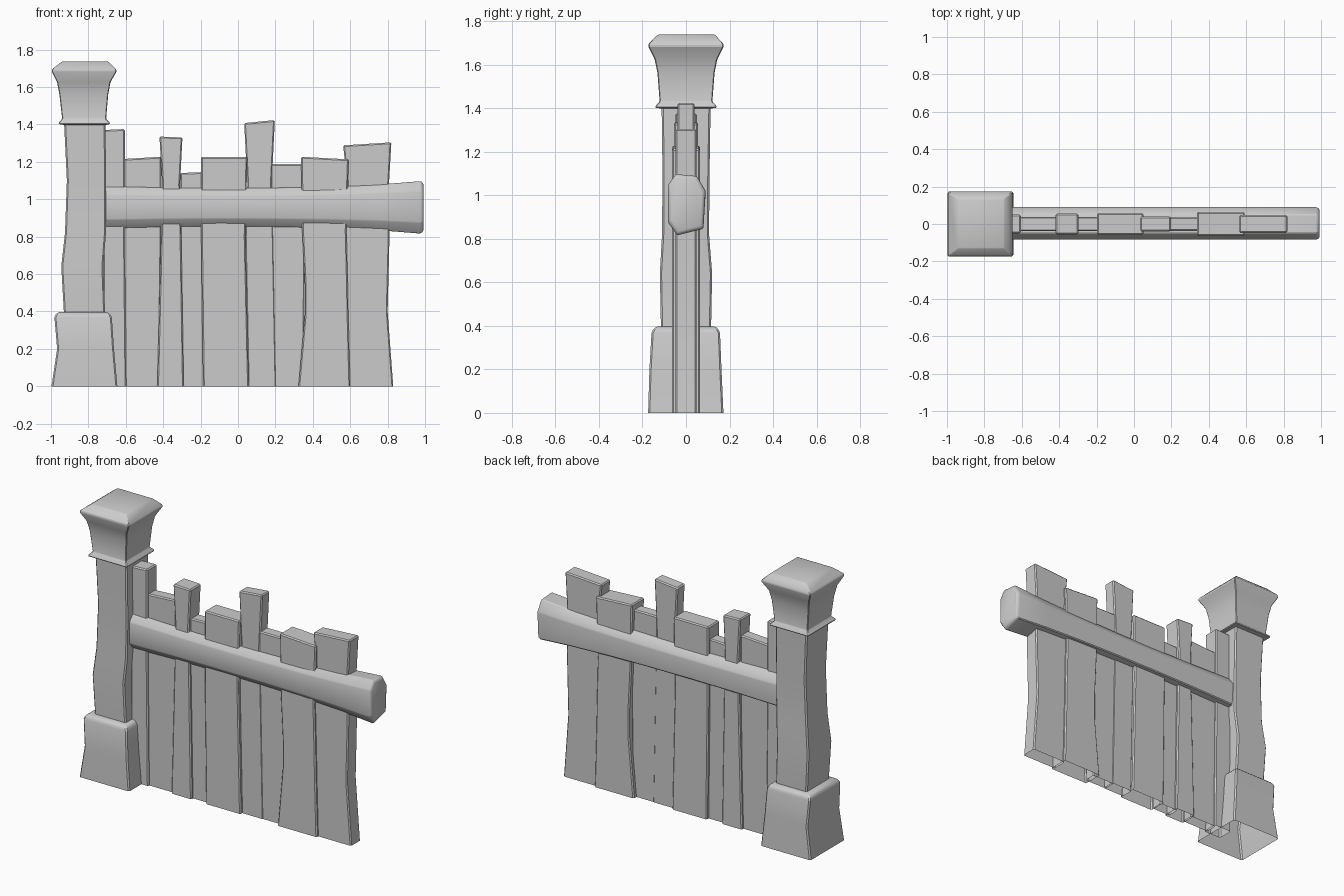
import bpy, bmesh, math


def loft(name, rings, cap_start=False, cap_end=True, bevel=0.007, min_angle=28):
    """Skin a series of point rings, soften its sharp edges, and shade it."""
    bm = bmesh.new()
    loops = [[bm.verts.new(p) for p in ring] for ring in rings]
    n = len(rings[0])
    for a, b in zip(loops, loops[1:]):
        for i in range(n):
            j = (i + 1) % n
            bm.faces.new((a[i], a[j], b[j], b[i]))
    if cap_start:
        bm.faces.new(loops[0][::-1])
    if cap_end:
        bm.faces.new(loops[-1])
    bmesh.ops.recalc_face_normals(bm, faces=bm.faces)
    sharp = [e for e in bm.edges if len(e.link_faces) == 2
             and e.calc_face_angle(0) > math.radians(min_angle)]
    if bevel and sharp:
        bmesh.ops.bevel(bm, geom=sharp, offset=bevel, segments=1,
                        profile=0.5, affect='EDGES', clamp_overlap=True)
    mesh = bpy.data.meshes.new(name)
    bm.to_mesh(mesh)
    bm.free()
    obj = bpy.data.objects.new(name, mesh)
    bpy.context.collection.objects.link(obj)
    bpy.ops.object.select_all(action='DESELECT')
    obj.select_set(True)
    bpy.context.view_layer.objects.active = obj
    bpy.ops.object.shade_smooth_by_angle(angle=math.radians(25))
    return obj


def rect(xl, xr, y0, y1, zl, zr=None):
    zr = zl if zr is None else zr
    return [(xl, y0, zl), (xr, y0, zr), (xr, y1, zr), (xl, y1, zl)]


# Post parts: (left x, right x, front y, back y, z) per level
post = {
    "post_base": [(-0.997, -0.645, -0.174, 0.172, 0), (-0.967, -0.663, -0.168, 0.163, 0.2),
                  (-0.982, -0.675, -0.158, 0.156, 0.375), (-0.962, -0.695, -0.138, 0.136, 0.397)],
    "post_shaft": [(-0.93, -0.71, -0.115, 0.115, 0.38), (-0.945, -0.72, -0.12, 0.12, 0.64),
                   (-0.925, -0.706, -0.11, 0.106, 0.82), (-0.915, -0.706, -0.108, 0.108, 1.1),
                   (-0.93, -0.708, -0.112, 0.113, 1.41)],
    "post_cap": [(-0.93, -0.71, -0.112, 0.112, 1.397), (-0.96, -0.684, -0.142, 0.142, 1.402),
                 (-0.957, -0.687, -0.138, 0.138, 1.412), (-0.94, -0.705, -0.121, 0.121, 1.43),
                 (-0.955, -0.694, -0.131, 0.131, 1.56), (-0.967, -0.682, -0.144, 0.144, 1.625),
                 (-0.997, -0.648, -0.174, 0.174, 1.685), (-0.992, -0.653, -0.17, 0.17, 1.697),
                 (-0.94, -0.695, -0.13, 0.133, 1.737)],
}
for name, levels in post.items():
    loft(name, [rect(*lv) for lv in levels], bevel=0.004 if name == "post_cap" else 0.008)

# Planks: half thickness, top z left/right, then (z, left x, right x) levels
planks = [
    (0.050, 1.37, 1.375, [(0, -0.72, -0.597), (0.8, -0.72, -0.605), (None, -0.715, -0.605)]),
    (0.038, 1.215, 1.227, [(0, -0.61, -0.42), (0.8, -0.615, -0.41), (None, -0.615, -0.41)]),
    (0.055, 1.335, 1.33, [(0, -0.432, -0.29), (0.8, -0.412, -0.303), (1.08, -0.405, -0.31),
                          (None, -0.42, -0.297)]),
    (0.038, 1.14, 1.145, [(0, -0.31, -0.18), (0.8, -0.31, -0.18), (None, -0.31, -0.18)]),
    (0.058, 1.226, 1.226, [(0, -0.187, 0.058), (0.8, -0.197, 0.04), (None, -0.197, 0.05)]),
    (0.040, 1.407, 1.423, [(0, 0.053, 0.205), (0.8, 0.037, 0.19), (1.08, 0.05, 0.18),
                           (None, 0.033, 0.197)]),
    (0.037, 1.187, 1.187, [(0, 0.195, 0.35), (0.8, 0.175, 0.36), (None, 0.175, 0.35)]),
    (0.064, 1.227, 1.213, [(0, 0.323, 0.6), (0.38, 0.357, 0.59), (0.55, 0.357, 0.587),
                           (0.83, 0.343, 0.58), (None, 0.337, 0.592)]),
    (0.048, 1.288, 1.304, [(0, 0.585, 0.83), (0.4, 0.575, 0.8), (0.8, 0.57, 0.81),
                           (1.08, 0.585, 0.807), (None, 0.562, 0.82)]),
]
for i, (h, zl, zr, levels) in enumerate(planks, 1):
    rings = [rect(xl, xr, -h, h, zl if z is None else z, zr if z is None else z)
             for z, xl, xr in levels]
    loft(f"plank_{i}", rings)

# Rail: rough log section whose height swells towards the free end
section = [(-0.083, 1.045), (-0.048, 1.097), (0.05, 1.088), (0.09, 1.02),
           (0.08, 0.845), (-0.04, 0.815), (-0.083, 0.875)]
mid = 0.957
stations = [(-0.73, 0.81), (-0.4, 0.75), (-0.1, 0.73), (0.2, 0.745), (0.5, 0.79),
            (0.75, 0.87), (0.978, 1.0)]
rings = [[(x, y, mid + (z - mid) * s) for y, z in section] for x, s in stations]
rings.append([(0.992, y * 0.9, mid + (z - mid) * 0.9) for y, z in section])
loft("rail", rings, bevel=0.005)
